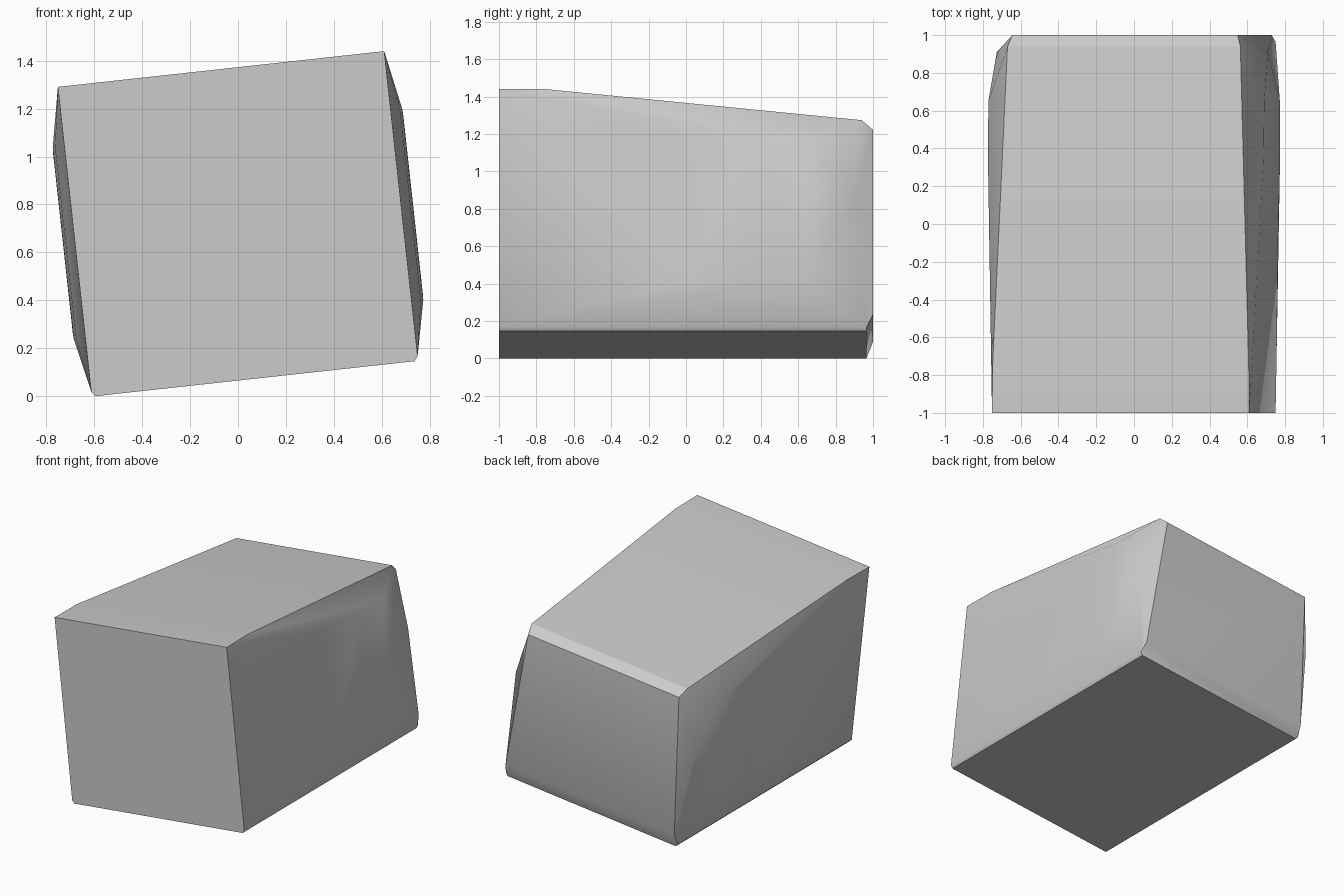
import bpy, bmesh, math
from mathutils import Vector

if "Cube" in bpy.data.objects:
    bpy.data.objects.remove(bpy.data.objects["Cube"])

ROLL = math.radians(6.25)   # the whole block leans to one side
CENTRE_Z = 0.72

# Half cross-sections from front to back: y -> (half width, height from centre)
SECTIONS = {
    -1.0:  [(0.685, 0.65), (0.685, -0.63), (0.67, -0.65)],
    -0.75: [(0.682, 0.65)],
    -0.5:  [(0.706, 0.38), (0.706, -0.40)],
    0.0:   [(0.724, 0.40), (0.724, -0.40)],
    0.35:  [(0.734, 0.40), (0.734, -0.40)],
    0.65:  [(0.735, 0.37), (0.735, -0.38)],
    0.91:  [(0.722, 0.08)],
    0.94:  [(0.62, 0.49)],
    0.965: [(0.685, -0.63), (0.67, -0.65)],
    1.0:   [(0.60, 0.44), (0.672, -0.56)],
}

# Tapered, bulging block: convex skin over the mirrored sections
bm = bmesh.new()
for y, profile in SECTIONS.items():
    for w, h in profile:
        for side in (-1, 1):
            u = w * side
            bm.verts.new(Vector((u * math.cos(ROLL) - h * math.sin(ROLL), y,
                                 CENTRE_Z + u * math.sin(ROLL) + h * math.cos(ROLL))))
res = bmesh.ops.convex_hull(bm, input=bm.verts)
loose = [v for v in bm.verts if not v.link_faces]
bmesh.ops.delete(bm, geom=loose, context='VERTS')
bmesh.ops.dissolve_limit(bm, angle_limit=math.radians(0.5), verts=bm.verts, edges=bm.edges)
bmesh.ops.recalc_face_normals(bm, faces=bm.faces)
low = min(v.co.z for v in bm.verts)
bmesh.ops.translate(bm, vec=(0, 0, -low), verts=bm.verts)

mesh = bpy.data.meshes.new("leaning_block")
bm.to_mesh(mesh)
bm.free()
block = bpy.data.objects.new("leaning_block", mesh)
bpy.context.collection.objects.link(block)
bpy.context.view_layer.objects.active = block
block.select_set(True)
bpy.ops.object.shade_smooth_by_angle(angle=math.radians(30))
